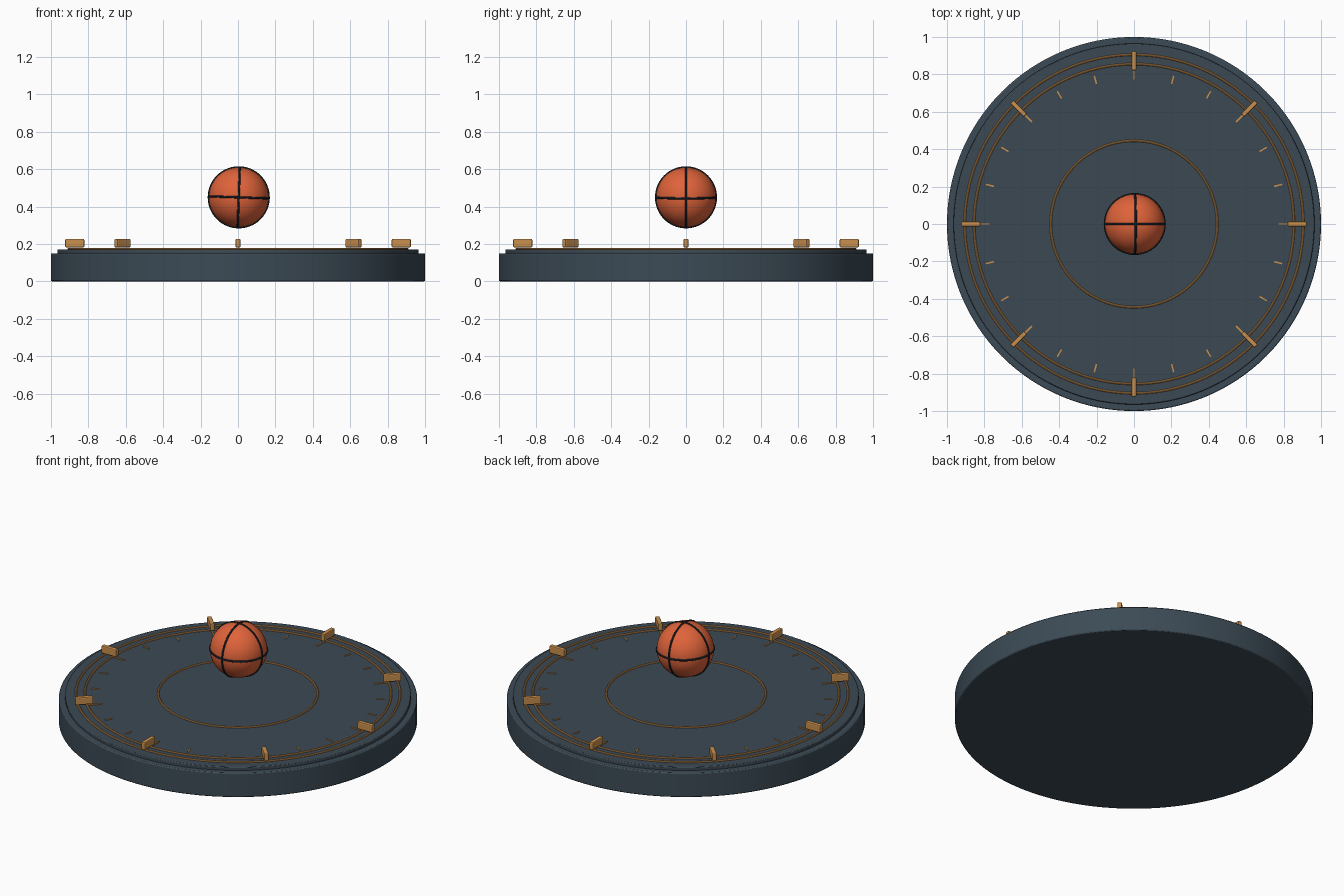
import bpy, bmesh, math
from mathutils import Matrix, Vector

if "Cube" in bpy.data.objects:
    bpy.data.objects.remove(bpy.data.objects["Cube"])


def material(name, rgb):
    m = bpy.data.materials.new(name)
    m.use_nodes = True
    m.diffuse_color = (*rgb, 1)
    m.node_tree.nodes["Principled BSDF"].inputs["Base Color"].default_value = (*rgb, 1)
    return m


slate = material("slate", (0.045, 0.07, 0.092))
deck_slate = material("deck slate", (0.046, 0.066, 0.087))
brass = material("brass", (0.6, 0.28, 0.075))
orange = material("orange", (0.74, 0.125, 0.042))
seam_dark = material("seam dark", (0.016, 0.024, 0.032))


def finish(obj, name, mat, smooth=True):
    obj.name = name
    obj.data.materials.append(mat)
    if smooth:
        bpy.ops.object.select_all(action="DESELECT")
        obj.select_set(True)
        bpy.context.view_layer.objects.active = obj
        bpy.ops.object.shade_smooth_by_angle(angle=math.radians(35))
    return obj


def bevel(obj, width, segments=2):
    mod = obj.modifiers.new("soft edges", "BEVEL")
    mod.width = width
    mod.segments = segments


def disc(name, radius, low, high, mat, edge):
    bpy.ops.mesh.primitive_cylinder_add(vertices=128, radius=radius, depth=high - low,
                                        location=(0, 0, (low + high) / 2))
    obj = finish(bpy.context.object, name, mat)
    bevel(obj, edge)
    return obj


def ring(name, radius, tube, mat, location, rotation=(0, 0, 0), segments=128):
    bpy.ops.mesh.primitive_torus_add(major_radius=radius, minor_radius=tube, location=location,
                                     rotation=rotation, major_segments=segments, minor_segments=10)
    return finish(bpy.context.object, name, mat)


def radial_blocks(name, angles, inner, outer, width, low, high, mat):
    """Boxes pointing outwards at the given angles, in one mesh."""
    bm = bmesh.new()
    size = Matrix.Diagonal((outer - inner, width, high - low, 1))
    place = Matrix.Translation(Vector(((inner + outer) / 2, 0, (low + high) / 2)))
    for a in angles:
        turn = Matrix.Rotation(math.radians(a), 4, "Z")
        bmesh.ops.create_cube(bm, size=1, matrix=turn @ place @ size)
    mesh = bpy.data.meshes.new(name)
    bm.to_mesh(mesh)
    bm.free()
    obj = bpy.data.objects.new(name, mesh)
    bpy.context.collection.objects.link(obj)
    return finish(obj, name, mat, smooth=False)


# Stepped round platform
disc("platform_base", 1.0, 0, 0.15, slate, 0.006)
disc("platform_deck", 0.965, 0.14, 0.171, deck_slate, 0.005)

# Inlaid brass rings
for name, radius in (("outer", 0.905), ("middle", 0.855), ("inner", 0.445)):
    ring(name + "_ring", radius, 0.006, brass, (0, 0, 0.173))

# Dial marks: raised blocks every 45 degrees, thin ticks every 15
main = range(0, 360, 45)
minor = [a for a in range(0, 360, 15) if a % 45]
blocks = radial_blocks("marker_blocks", main, 0.822, 0.924, 0.026, 0.181, 0.227, brass)
bevel(blocks, 0.006)
radial_blocks("main_ticks", main, 0.772, 0.85, 0.008, 0.168, 0.176, brass)
radial_blocks("minor_ticks", minor, 0.775, 0.82, 0.008, 0.168, 0.175, brass)

# Hovering ball with three crossing seams, tilted a little
centre = (0.004, 0, 0.449)
tilt = math.radians(2)
bpy.ops.mesh.primitive_uv_sphere_add(segments=48, ring_count=24, radius=0.16, location=centre,
                                     rotation=(0, tilt, 0))
finish(bpy.context.object, "ball", orange)
quarter = math.pi / 2
for name, turn in (("equator", (0, tilt, 0)), ("side", (0, quarter + tilt, 0)),
                   ("front", (quarter, tilt, 0))):
    ring(name + "_seam", 0.16, 0.006, seam_dark, centre, turn, 64)
